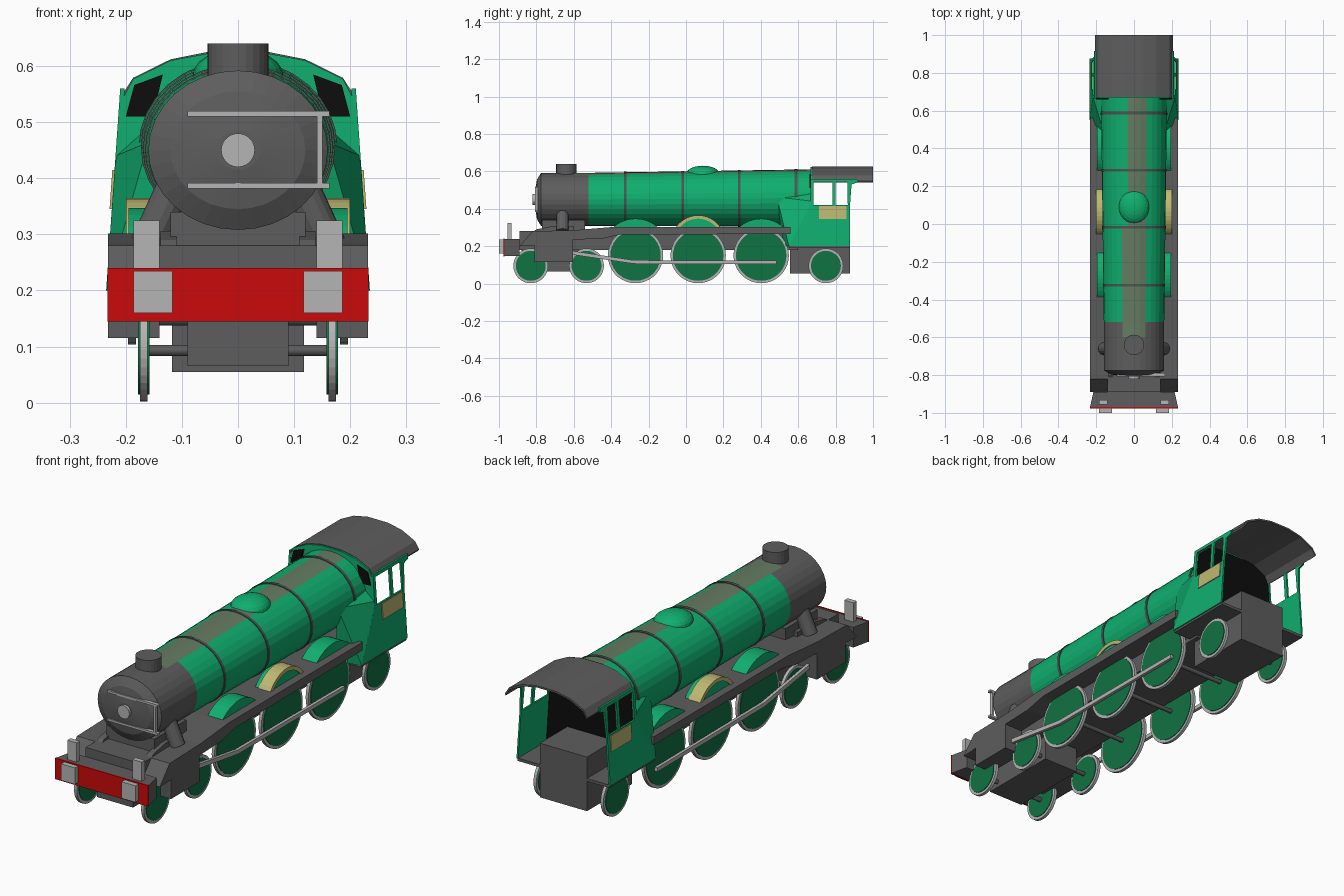
import bpy, bmesh, math
from mathutils import Vector

if "Cube" in bpy.data.objects:
    bpy.data.objects.remove(bpy.data.objects["Cube"])


def mat(name, r, g, b):
    m = bpy.data.materials.new(name)
    m.diffuse_color = (r, g, b, 1)
    m.use_nodes = True
    m.node_tree.nodes["Principled BSDF"].inputs["Base Color"].default_value = m.diffuse_color
    return m


GREEN = mat("bright green", .005, .43, .16)
WHEEL = mat("wheel green", .005, .17, .055)
GREY = mat("dark grey", .11, .11, .11)
STEEL = mat("light grey", .46, .46, .46)
RED = mat("red", .6, .003, .003)
BLACK = mat("black", .004, .004, .004)
BRASS = mat("pale brass", .52, .48, .17)
OLIVE = mat("olive", .13, .20, .12)
BAND = mat("band grey", .07, .09, .08)


def finish(name, bm, mats, mirror=False):
    bmesh.ops.recalc_face_normals(bm, faces=bm.faces)
    me = bpy.data.meshes.new(name)
    bm.to_mesh(me)
    bm.free()
    for m in mats:
        me.materials.append(m)
    ob = bpy.data.objects.new(name, me)
    bpy.context.collection.objects.link(ob)
    if mirror:
        ob.modifiers.new("mirror", 'MIRROR')
    return ob


def prism(name, pts, axis, a, b, m, mirror=False):
    """Extrude a 2D outline along an axis from a to b."""
    place = {'x': lambda p, t: (t, p[0], p[1]),
             'y': lambda p, t: (p[0], t, p[1]),
             'z': lambda p, t: (p[0], p[1], t)}[axis]
    bm = bmesh.new()
    lo = [bm.verts.new(place(p, a)) for p in pts]
    hi = [bm.verts.new(place(p, b)) for p in pts]
    bm.faces.new(lo)
    bm.faces.new(hi)
    n = len(pts)
    for i in range(n):
        j = (i + 1) % n
        bm.faces.new((lo[i], lo[j], hi[j], hi[i]))
    return finish(name, bm, [m], mirror)


def box(name, x0, x1, y0, y1, z0, z1, m, mirror=False):
    return prism(name, [(y0, z0), (y1, z0), (y1, z1), (y0, z1)], 'x', x0, x1, m, mirror)


def circle(cy, cz, r, n=32, a0=0, a1=2 * math.pi):
    return [(cy + r * math.cos(a0 + (a1 - a0) * i / n),
             cz + r * math.sin(a0 + (a1 - a0) * i / n)) for i in range(n)]


def loft(name, rings, mats, rule=None, n=32):
    """Skin ellipses (y, centre z, rx, rz) along y."""
    bm = bmesh.new()
    loops = [[bm.verts.new((rx * math.sin(2 * math.pi * i / n), y,
                            zc + rz * math.cos(2 * math.pi * i / n))) for i in range(n)]
             for y, zc, rx, rz in rings]
    for p, q in zip(loops, loops[1:]):
        for i in range(n):
            f = bm.faces.new((p[i], p[(i + 1) % n], q[(i + 1) % n], q[i]))
            if rule:
                f.material_index = rule(f.calc_center_median())
    bm.faces.new(loops[0])
    bm.faces.new(loops[-1])
    return finish(name, bm, mats)


def rod(name, p, q, r, m, mirror=False, n=16):
    p, q = Vector(p), Vector(q)
    bm = bmesh.new()
    bmesh.ops.create_cone(bm, cap_ends=True, segments=n, radius1=r, radius2=r, depth=(q - p).length)
    rot = (q - p).to_track_quat('Z', 'Y').to_matrix().to_4x4()
    bm.transform(rot)
    bmesh.ops.translate(bm, verts=bm.verts, vec=(p + q) / 2)
    return finish(name, bm, [m], mirror)


# Boiler with olive patch along its crown
def crown(c):
    if c.z < .55:
        return 0
    if c.y < .1:
        return 1 if abs(c.x) < .07 else 0
    return 1 if -.02 < c.x < .06 else 0


def section(y):
    t = (y + .52) / 1.2
    return y, .45 + .008 * t, .16 + .015 * t, .142 + .011 * t


loft("boiler", [section(y) for y in (-.52, -.02, .285, .674)], [GREEN, OLIVE], crown)
loft("smokebox", [(-.808, .45, .04, .035), (-.797, .45, .12, .105), (-.775, .45, .16, .142),
                  (-.6, .45, .16, .142), (-.52, .45, .16, .142)], [GREY, OLIVE],
     lambda c: 1 if c.y > -.6 and c.z > .57 and abs(c.x) < .07 else 0)
for i, y in enumerate((-.325, -.018, .285, .588)):
    _, zc, rx, rz = section(y)
    loft(f"boiler_band_{i}", [(y + d, zc, rx + .003, rz + .003) for d in (-.007, .007)], [BAND])

# Chimney and dome
rod("chimney", (0, -.64, .56), (0, -.64, .64), .054, GREY, n=24)
bm = bmesh.new()
bmesh.ops.create_uvsphere(bm, u_segments=24, v_segments=12, radius=1)
for v in bm.verts:
    v.co = Vector((v.co.x * .08, .09 + v.co.y * .09, .585 + v.co.z * .045))
finish("dome", bm, [GREEN])

# Smokebox door fittings
for i, z in enumerate((.387, .515)):
    box(f"door_strap_{i}", -.09, .163, -.807, -.79, z - .005, z + .005, STEEL)
box("door_hinge", .141, .151, -.807, -.79, .387, .515, STEEL)
rod("door_handle", (0, -.82, .45), (0, -.8, .45), .03, STEEL, n=24)

# Footplate, frames, saddle, steam pipes
prism("footplate", [(-.89, .2), (-.86, .235), (-.82, .28), (-.6, .285), (-.4, .302), (.56, .302),
                    (.56, .265), (-.35, .262), (-.45, .24), (-.6, .235), (-.84, .2)],
      'x', -.232, .232, GREY)
box("main_frame", -.14, .14, -.89, .6, .18, .28, GREY)
box("saddle", -.12, .12, -.77, -.54, .26, .34, GREY)
prism("frame_extension", [(-.87, .24), (-.8, .29), (-.72, .306), (-.6, .306), (-.6, .24)],
      'x', .11, .138, GREY, True)
rod("steam_pipe", (.16, -.66, .28), (.105, -.66, .4), .033, GREY, True)
box("cylinder_block", .14, .232, -.81, -.605, .115, .25, GREY, True)
box("bogie_frame", -.09, .09, -.88, -.5, .065, .2, GREY)
box("rear_frame", -.118, .118, .556, .877, .055, .3, GREY)

# Buffer beam, buffers and lamps
prism("buffer_beam", [(-.233, -.97), (.233, -.97), (.215, -.89), (-.215, -.89)], 'z', .147, .238, GREY)
box("beam_face", -.233, .233, -.977, -.97, .145, .24, RED)
box("buffer", .117, .186, -1, -.977, .16, .235, STEEL, True)
box("lamp", .14, .186, -.955, -.932, .238, .325, STEEL, True)

# Wheels and axles
for i, (y, r) in enumerate(((-.83, .093), (-.532, .093), (-.27, .148),
                            (.065, .148), (.402, .148), (.748, .093))):
    prism(f"wheel_rim_{i}", circle(y, r + .002, r, 36), 'x', .161, .175, STEEL, True)
    prism(f"wheel_disc_{i}", circle(y, r + .002, r - .013, 36), 'x', .158, .178, WHEEL, True)
    rod(f"axle_{i}", (-.16, y, r), (.16, y, r), .01, GREY)

# Coupling and connecting rods
prism("side_rod", [(-.61, .155), (-.61, .175), (-.28, .125), (.485, .122), (.485, .104), (-.28, .106)],
      'x', .182, .196, STEEL, True)


# Splashers over the driving wheels
def arc(cy, half, h, r_off=0):
    r = h / 2 + half * half / (2 * h)
    a = math.asin(half / r)
    return [(cy + (r - r_off) * math.sin(a * (1 - k / 6)),
             .3 + h - r + (r - r_off) * math.cos(a * (1 - k / 6))) for k in range(13)]


prism("splasher_front", arc(-.27, .12, .047), 'x', .12, .195, GREEN, True)
prism("splasher_middle", arc(.065, .115, .058), 'x', .12, .195, GREEN, True)
prism("splasher_rear", arc(.402, .12, .047), 'x', .12, .195, GREEN, True)
prism("splasher_trim", arc(.065, .12, .065) + arc(.065, .12, .065, .018)[::-1],
      'x', .14, .2, BRASS, True)


# Cab sides, leaning slightly inwards
def side(name, pts, m, out=0.0, thick=.008):
    ob = prism(name, pts, 'x', 0, thick, m, True)
    for v in ob.data.vertices:
        v.co.x += .235 - .023 * (v.co.z - .2) / .33 - thick + out
    return ob


side("cab_lower_side", [(.55, .2), (.877, .2), (.877, .42), (.674, .42), (.674, .44)], GREEN)
side("cab_front_pillar", [(.665, .42), (.682, .42), (.682, .55), (.665, .55)], GREEN)
side("cab_middle_pillar", [(.782, .42), (.8, .42), (.8, .55), (.782, .55)], GREEN)
side("cab_rear_pillar", [(.865, .42), (.877, .42), (.885, .53), (.915, .54), (.915, .56), (.862, .56)], GREEN)
side("cab_top_rail", [(.665, .545), (.9, .545), (.9, .56), (.665, .56)], GREEN)
side("cab_panel", [(.712, .345), (.858, .345), (.858, .415), (.712, .415)], BRASS, .004)

# Slanted sheet joining cab side to boiler
bm = bmesh.new()
a, b, s, c = [bm.verts.new(p) for p in ((.16, .485, .464), (.235, .55, .2),
                                       (.218, .674, .44), (.15, .674, .5))]
d = bm.verts.new((.12, .52, .2))
for f in ((a, b, s), (a, s, c), (a, d, b)):
    bm.faces.new(f)
finish("cab_front_sheet", bm, [GREEN], True)

# Cab front wall, windows, dark interior, floor and roof
half = [(.235, .2), (.212, .53), (.187, .577), (.12, .61), (.05, .623)]
outline = half + [(-x, z) for x, z in half[::-1]]
prism("cab_front_wall", outline, 'y', .666, .676, GREEN)
prism("cab_interior", [(x * .95, min(z, .61)) for x, z in outline], 'y', .676, .681, BLACK)
prism("cab_front_window", [(.2, .51), (.152, .51), (.134, .585), (.185, .566)], 'y', .66, .667, BLACK, True)
box("cab_floor", -.23, .23, .55, .877, .19, .203, GREY)
top = [(.207, .548), (.187, .579), (.12, .612), (.05, .626)]
top += [(-x, z) for x, z in top[::-1]]
prism("cab_roof", top + [(x * .98, z - .008) for x, z in top[::-1]], 'y', .673, 1, GREY)
